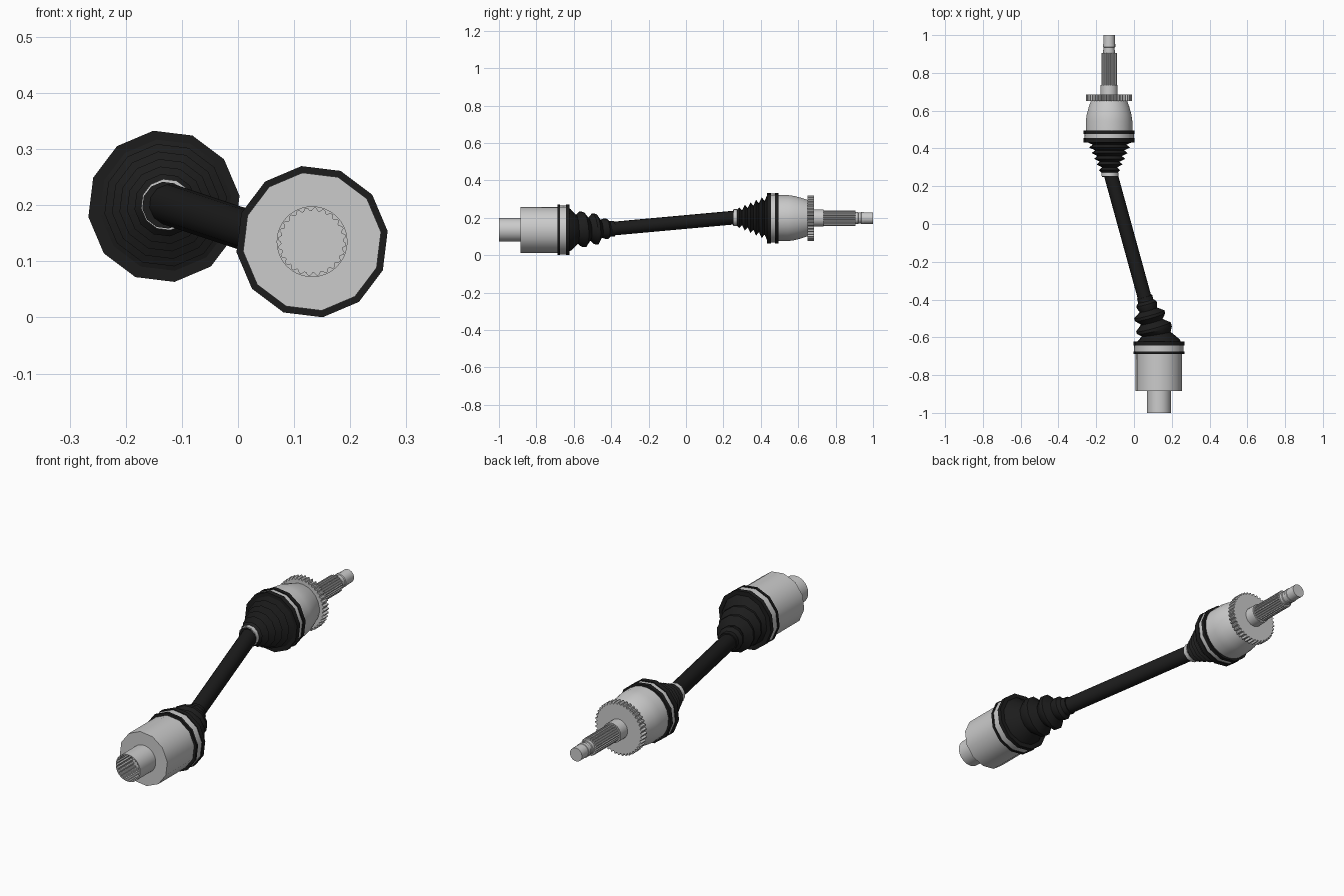
import bpy, bmesh, math
from mathutils import Vector

if "Cube" in bpy.data.objects:
    bpy.data.objects.remove(bpy.data.objects["Cube"])

IN = (0.132, 0.135)     # inner joint axis (x, z)
OUT = (-0.132, 0.198)   # outer joint axis (x, z)
PHASE = math.radians(8)

black = bpy.data.materials.new("black_rubber")
black.diffuse_color = (0.012, 0.012, 0.012, 1)
black.use_nodes = True
black.node_tree.nodes["Principled BSDF"].inputs["Base Color"].default_value = black.diffuse_color


def loft(name, rings, n=12, mat=None):
    """Skin rings of (centre, direction, radius, tooth radius); cap both ends."""
    bm = bmesh.new()
    loops = []
    for c, d, r, r2 in rings:
        d = Vector(d).normalized()
        u = (Vector((1, 0, 0)) - d * d.x).normalized()
        w = u.cross(d)
        loop = []
        for k in range(n):
            a = PHASE + math.tau * k / n
            rad = r2 if k % 4 >= 2 else r
            loop.append(bm.verts.new(Vector(c) + (u * math.cos(a) + w * math.sin(a)) * rad))
        loops.append(loop)
    for a, b in zip(loops, loops[1:]):
        for k in range(n):
            bm.faces.new((a[k], a[(k + 1) % n], b[(k + 1) % n], b[k]))
    bm.faces.new(loops[0])
    bm.faces.new(loops[-1])
    bmesh.ops.recalc_face_normals(bm, faces=bm.faces)
    me = bpy.data.meshes.new(name)
    bm.to_mesh(me)
    bm.free()
    ob = bpy.data.objects.new(name, me)
    bpy.context.collection.objects.link(ob)
    if mat:
        me.materials.append(mat)
    bpy.ops.object.select_all(action='DESELECT')
    ob.select_set(True)
    bpy.context.view_layer.objects.active = ob
    bpy.ops.object.shade_smooth_by_angle(angle=math.radians(38))
    return ob


def lathe(name, axis, profile, n=12, mat=None):
    """Turn (y, radius[, tooth radius]) stations about a joint axis."""
    loft(name, [((axis[0], p[0], axis[1]), (0, 1, 0), p[1], p[-1] if len(p) > 2 else p[1])
                for p in profile], n, mat)


# Inner joint: hollow splined stub and cup
lathe("inner_splined_socket", IN, [(-0.88, 0.063), (-1, 0.063), (-1, 0.060, 0.055),
                                   (-0.89, 0.060, 0.055)], 96)
lathe("inner_cup", IN, [(-0.885, 0.124), (-0.63, 0.124)])

# Boot lips with a metal clamp between them, at both joints
for side, axis, y0, y1, y2, y3 in (("inner", IN, -0.687, -0.675, -0.642, -0.622),
                                   ("outer", OUT, 0.432, 0.455, 0.477, 0.495)):
    lathe(side + "_boot_lip_a", axis, [(y0, 0.136), (y1, 0.136)], 12, black)
    lathe(side + "_clamp", axis, [(y1, 0.132), (y2, 0.132)])
    lathe(side + "_boot_lip_b", axis, [(y2, 0.136), (y3, 0.136)], 12, black)

# Inner boot: bellows that lean over toward the shaft
shaft_dir = Vector((-0.277, 1, 0.09))
rings = []
for y, x, r in ((-0.63, 0.132, 0.120), (-0.615, 0.130, 0.112), (-0.583, 0.118, 0.078),
                (-0.562, 0.108, 0.096), (-0.545, 0.103, 0.096), (-0.518, 0.094, 0.060),
                (-0.493, 0.085, 0.084), (-0.478, 0.081, 0.084), (-0.455, 0.076, 0.048),
                (-0.434, 0.069, 0.056), (-0.422, 0.066, 0.056), (-0.408, 0.062, 0.042),
                (-0.385, 0.056, 0.042)):
    t = min(1, (y + 0.63) / 0.08)
    d = Vector((0, 1, 0)).lerp(shaft_dir, t)
    rings.append(((x, y, 0.136 + 0.025 * (y + 0.63)), d, r, r))
loft("inner_boot", rings, 12, black)

# Slanted drive shaft
a, b = Vector((0.092, -0.52, 0.130)), Vector((-0.128, 0.28, 0.203))
loft("drive_shaft", [(a, b - a, 0.037, 0.037), (b, b - a, 0.037, 0.037)], 12, black)

# Outer boot: five tapering ribs
profile = [(0.25, 0.042), (0.27, 0.042)]
for i in range(5):
    y = 0.285 + i * 0.03
    profile += [(y, 0.056 + i * 0.0135), (y + 0.015, 0.040 + i * 0.0125)]
profile += [(0.432, 0.118), (0.45, 0.124)]
lathe("outer_boot", (-0.129, 0.200), profile, 12, black)
lathe("outer_small_clamp", (-0.127, 0.201), [(0.253, 0.046), (0.272, 0.046)])

# Outer joint: bell housing, toothed sensor ring and splined stub
lathe("outer_housing", OUT, [(0.45, 0.124), (0.545, 0.124), (0.58, 0.119),
                             (0.62, 0.108), (0.66, 0.094)], 24)
lathe("sensor_ring", OUT, [(0.65, 0.104), (0.65, 0.122, 0.113), (0.685, 0.122, 0.113),
                           (0.685, 0.104)], 160)
lathe("outer_stub_collar", OUT, [(0.68, 0.046), (0.735, 0.046)], 24)
lathe("outer_spline", OUT, [(0.73, 0.041, 0.037), (0.905, 0.041, 0.037)], 96)
lathe("outer_thread_end", OUT, [(0.90, 0.032), (0.92, 0.032), (0.922, 0.029), (0.935, 0.029),
                                (0.937, 0.033), (0.952, 0.033), (0.953, 0.031), (1.0, 0.031)], 24)
